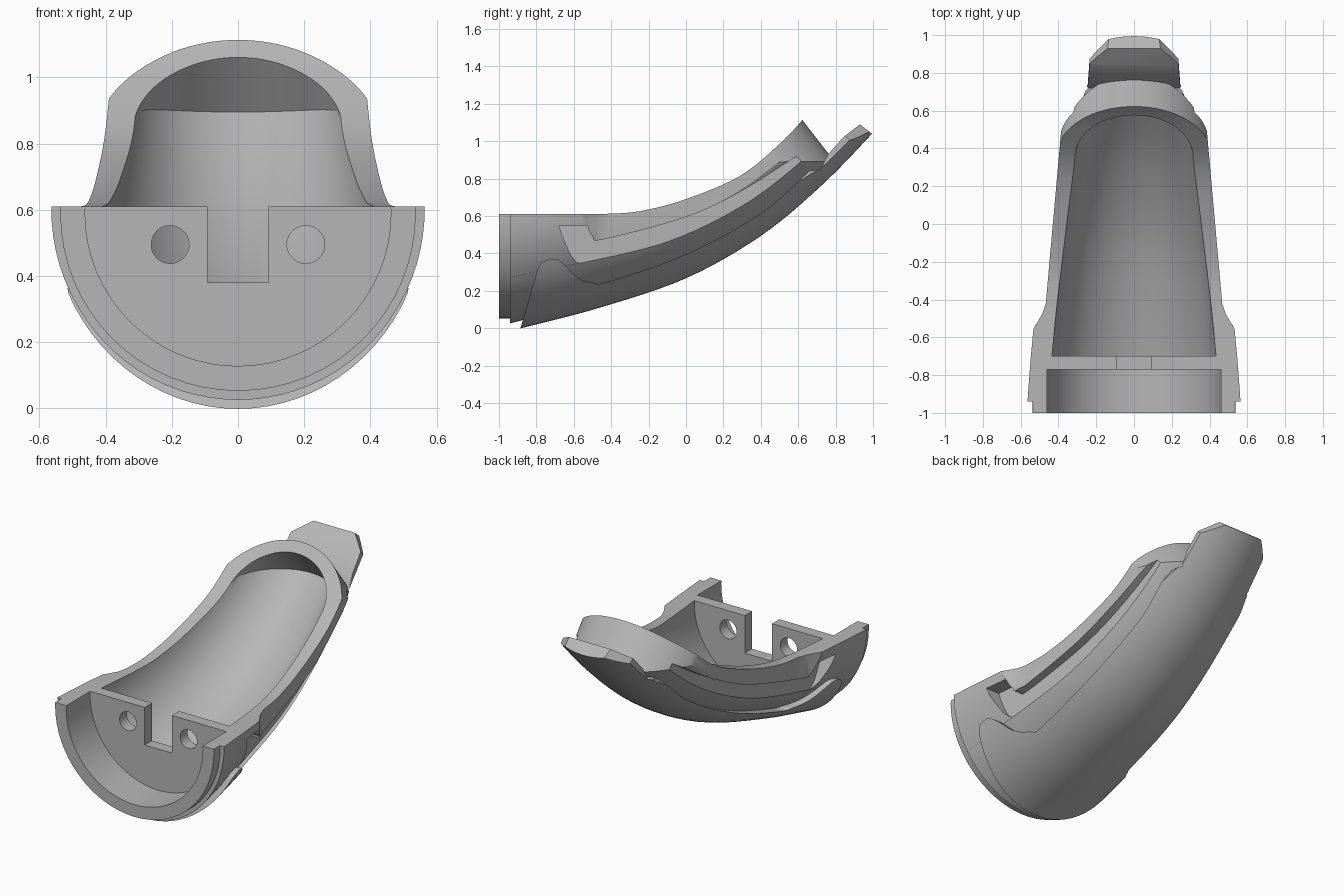
import bpy, bmesh, math
from mathutils import Vector

if "Cube" in bpy.data.objects:
    bpy.data.objects.remove(bpy.data.objects["Cube"])

grey = bpy.data.materials.new("mid grey")
grey.use_nodes = True
grey.diffuse_color = (0.47, 0.47, 0.47, 1)
grey.node_tree.nodes["Principled BSDF"].inputs["Base Color"].default_value = grey.diffuse_color


def skin(name, rings):
    """Closed solid through matching rings of points, facing outward."""
    n, last = len(rings[0]), len(rings) - 1
    faces = [(i * n + j, i * n + (j + 1) % n, (i + 1) * n + (j + 1) % n, (i + 1) * n + j)
             for i in range(last) for j in range(n)]
    faces += [tuple(reversed(range(n))), tuple(range(last * n, (last + 1) * n))]
    mesh = bpy.data.meshes.new(name)
    mesh.from_pydata([v for ring in rings for v in ring], [], faces)
    mesh.materials.append(grey)
    bm = bmesh.new()
    bm.from_mesh(mesh)
    if bm.calc_volume(signed=True) < 0:
        bmesh.ops.reverse_faces(bm, faces=bm.faces)
    bm.to_mesh(mesh)
    bm.free()
    obj = bpy.data.objects.new(name, mesh)
    bpy.context.collection.objects.link(obj)
    return obj


def combine(obj, tool, op):
    """Boolean that falls back to the second solver if the first does nothing."""
    mod = obj.modifiers.new("cut", 'BOOLEAN')
    mod.operation, mod.object = op, tool
    for solver in ('MANIFOLD', 'EXACT'):
        mod.solver = solver
        graph = bpy.context.evaluated_depsgraph_get()
        result = bpy.data.meshes.new_from_object(obj.evaluated_get(graph))
        if len(result.vertices) not in (0, len(obj.data.vertices)):
            break
    obj.modifiers.clear()
    obj.data = result
    bpy.data.objects.remove(tool)


def spline(pts, steps=6):
    p = [Vector(q) for q in pts]
    p = [2 * p[0] - p[1]] + p + [2 * p[-1] - p[-2]]
    out = []
    for a, b, c, d in zip(p, p[1:], p[2:], p[3:]):
        for k in range(steps):
            t = k / steps
            out.append(0.5 * (2 * b + (c - a) * t + (2 * a - 5 * b + 4 * c - d) * t * t
                              + (3 * b - a - 3 * c + d) * t ** 3))
    return out + [p[-2]]


def side_prism(pts, half=1.0):
    return skin("side_cutter", [[(x, p[0], p[1]) for p in pts] for x in (-half, half)])


def plan_prism(half_outline, ty, tz):
    """Mirrored outline of (x, distance along t), extruded square to t."""
    prof = half_outline + [(-x, v) for x, v in reversed(half_outline)]
    return skin("plan_cutter", [[(x, ty * v - tz * h, tz * v + ty * h) for x, v in prof]
                                for h in (-2, 2)])


def arch(radius, apex):
    """Rounded end block with sides that flare away below the arc."""
    mid = apex - radius
    arc = [(radius * math.cos(a), mid + radius * math.sin(a))
           for a in (math.pi * (k + .5) / 60 for k in range(30))]
    return plan_prism([(radius + .75, mid - 3)] + arc, .79, .613)


def cylinder(name, radius, x, z, y0, y1):
    return skin(name, [[(x + radius * math.cos(math.tau * k / 64), y,
                         z + radius * math.sin(math.tau * k / 64)) for k in range(64)]
                       for y in (y0, y1)])


# Lower centre line of the curved trough, as (y, z)
spine = spline([(-1.3, -.11), (-.88, 0), (-.46, .11), (0, .267), (.395, .49),
                (.715, .754), (.995, 1.04), (1.3, 1.38)])


def trough(name, inset, taper=0.0, floor=None):
    """U-shaped solid swept along the spine, inset from the outermost skin."""
    rings = []
    for i, p in enumerate(spine):
        t = (spine[min(i + 1, len(spine) - 1)] - spine[max(i - 1, 0)]).normalized()
        n = Vector((-t.y, t.x))
        depth = inset + taper * p.x
        full = .545 - .068 * p.x
        r = full - depth
        c = p + n * (r + (depth if floor is None else floor))
        arc = [(r * math.cos(a), r * math.sin(a))
               for a in (math.pi * (1 + k / 40) for k in range(41))]
        prof = [(-r, .4 + inset)] + arc + [(r, .4 + inset)]
        rings.append([(u, c.x + n.x * v, c.y + n.y * v) for u, v in prof])
    return skin(name, rings)


# Core of the shell, with upright groove walls
shell = trough("curved_shell", .037, 0, .04)
combine(shell, plan_prism([(.475, -1.2), (.447, -.7), (.327, .5), (.315, .65), (.315, 1.6)], 1, 0),
        'INTERSECT')

# Upper rim wall, flaring out to the thick front
rim = trough("upper_rim", .036, 0, .041)
rim_line = spline([(-.53, .55), (-.5, .49), (-.44, .475), (0, .595), (.3, .735), (.6, .925)])
combine(rim, side_prism([(-.6, 1.6), (-.6, .56)] + rim_line
                        + [(.655, .85), (.72, .85), (1.2, .9), (1.2, 1.6)]), 'INTERSECT')
combine(rim, plan_prism([(.57, -.7), (.545, -.575), (.52, -.535), (.485, -.475), (.467, -.42),
                         (.387, .48), (.37, .7), (.37, 1.6)], 1, 0), 'INTERSECT')
combine(shell, rim, 'UNION')
combine(shell, arch(.43, 1.174), 'INTERSECT')

# Lower body, with the pocket and groove left open at the sides
lower = trough("lower_body", .035, 0, .042)
groove_line = spline([(-.66, .49), (-.6, .37), (-.52, .33), (-.43, .33), (0, .44),
                      (.4, .64), (.64, .85)])
combine(lower, side_prism([(-1.1, -.4), (-1.1, .85), (-.58, .85), (-.565, .61), (-.53, .55), (-.68, .55)]
                          + groove_line + [(.72, .85), (.8, .76), (.8, -.4)]), 'INTERSECT')
combine(shell, lower, 'UNION')

# Sweeping top edge
top_line = spline([(-.45, .61), (-.25, .625), (0, .69), (.29, .815), (.5, .985), (.63, 1.122), (.8, 1.33)])
combine(shell, side_prism([(-.94, -.3), (-.94, .61)] + top_line + [(1.25, 1.3), (1.25, -.3)]), 'INTERSECT')

# Stepped collar at the front, flat on top
collar = cylinder("collar", .537, 0, .59, -1, -.85)
combine(collar, side_prism([(-1.1, -.2), (-1.1, .61), (-.8, .61), (-.8, -.2)]), 'INTERSECT')
combine(shell, collar, 'UNION')

# Long hollow, front pocket, and bulkhead openings
hollow = trough("hollow", .158, .017, .11)
combine(hollow, side_prism([(-.70, -.3), (-.70, 1.7), (1.25, 1.7), (1.25, -.3)]), 'INTERSECT')
combine(hollow, arch(.315, 1.105), 'INTERSECT')
combine(shell, hollow, 'DIFFERENCE')
combine(shell, cylinder("pocket", .462, 0, .59, -1.1, -.77), 'DIFFERENCE')
combine(shell, side_prism([(-.85, .38), (-.85, .8), (-.6, .8), (-.6, .38)], .092), 'DIFFERENCE')
for side in (-1, 1):
    combine(shell, cylinder("hole", .057, side * .205, .495, -.85, -.6), 'DIFFERENCE')

# Outer pad that wraps the underside and ends in a tongue
pad = trough("outer_pad", .016, 0, 0)
combine(pad, trough("pad_inside", .07, .04), 'DIFFERENCE')
pad_line = spline([(-.79, .325), (-.765, .355), (-.70, .37), (-.65, .34), (-.58, .27), (-.5, .245),
                   (-.41, .25), (0, .395), (.395, .61), (.66, .84)])
combine(pad, side_prism([(-.94, -.2), (-.885, 0)] + pad_line
                        + [(.72, .85), (.76, .93), (.84, 1.02), (.93, 1.09), (1, 1.035),
                           (1.1, .95), (1.1, -.2)]), 'INTERSECT')
combine(pad, plan_prism([(.7, -2), (.7, .6), (.34, .82), (.275, 1.04), (.245, 1.14),
                         (.235, 1.33), (.13, 1.44)], .7, .714), 'INTERSECT')

for obj in (shell, pad):
    bpy.ops.object.select_all(action='DESELECT')
    obj.select_set(True)
    bpy.context.view_layer.objects.active = obj
    bpy.ops.object.shade_smooth_by_angle(angle=math.radians(28))
